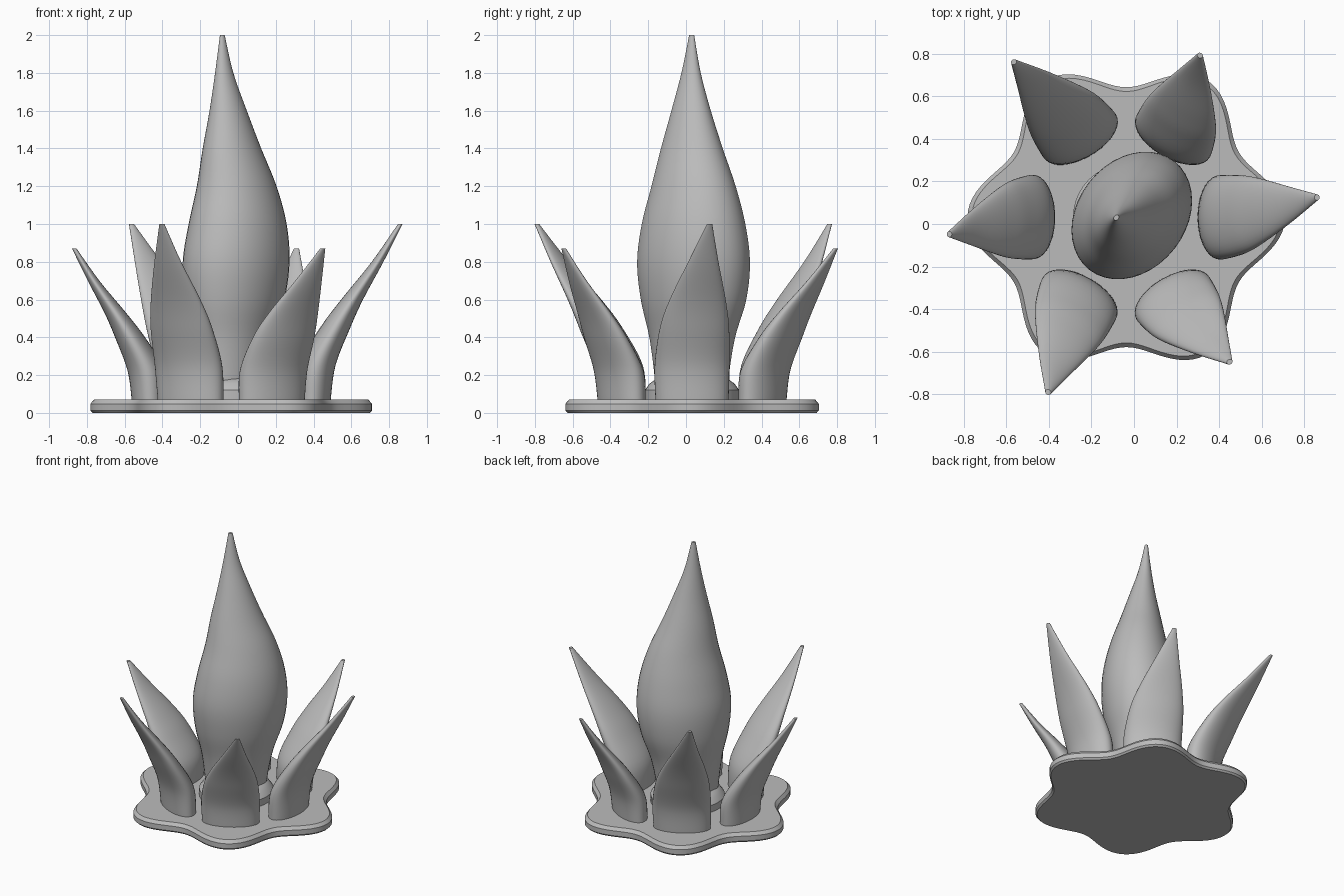
import bpy, bmesh, math
from mathutils import Vector

cube = bpy.data.objects.get("Cube")
if cube:
    bpy.data.objects.remove(cube, do_unlink=True)

CENTRE = Vector((-0.036, 0.032, 0))

grey = bpy.data.materials.new("plain grey")
grey.use_nodes = True
grey.diffuse_color = (0.5, 0.5, 0.5, 1)
grey.node_tree.nodes["Principled BSDF"].inputs["Base Color"].default_value = (0.5, 0.5, 0.5, 1)


def smooth_rows(rows, steps):
    """Catmull-Rom interpolation through rows of numbers."""
    pts = [rows[0]] + rows + [rows[-1]]
    out = []
    for i in range(1, len(pts) - 2):
        for s in range(steps):
            t = s / steps
            out.append([0.5 * (2 * b + (c - a) * t + (2 * a - 5 * b + 4 * c - d) * t ** 2
                               + (3 * b - a - 3 * c + d) * t ** 3)
                        for a, b, c, d in zip(*pts[i - 1:i + 3])])
    return out + [rows[-1]]


def loft(name, rings):
    """Skin a stack of closed rings and cap both ends."""
    bm = bmesh.new()
    loops = [[bm.verts.new(p) for p in ring] for ring in rings]
    n = len(loops[0])
    for low, high in zip(loops, loops[1:]):
        for i in range(n):
            j = (i + 1) % n
            bm.faces.new((low[i], low[j], high[j], high[i]))
    bm.faces.new(loops[0][::-1])
    bm.faces.new(loops[-1])
    bmesh.ops.recalc_face_normals(bm, faces=bm.faces)
    mesh = bpy.data.meshes.new(name)
    bm.to_mesh(mesh)
    bm.free()
    mesh.materials.append(grey)
    obj = bpy.data.objects.new(name, mesh)
    bpy.context.collection.objects.link(obj)
    bpy.ops.object.select_all(action='DESELECT')
    obj.select_set(True)
    bpy.context.view_layer.objects.active = obj
    bpy.ops.object.shade_smooth_by_angle(angle=math.radians(35))
    return obj


def ellipse(centre, u, v, n=40):
    return [centre + u * math.cos(a) + v * math.sin(a)
            for a in (math.tau * i / n for i in range(n))]


def direction(angle):
    return Vector((math.cos(angle), math.sin(angle), 0))


# Six-lobed base plate with a bevelled upper rim
def lobes(inset, z, n=144):
    ring = []
    for i in range(n):
        a = math.tau * i / n
        ring.append(CENTRE + direction(a) * (0.678 - inset + 0.068 * math.cos(6 * a)) + Vector((0, 0, z)))
    return ring


loft("base_plate", [lobes(0.012, 0), lobes(0, 0.012), lobes(0, 0.048), lobes(0.02, 0.07)])

# Low round collar under the central bud
collar = [(0.25, 0.06), (0.25, 0.12), (0.225, 0.155), (0.19, 0.18), (0.14, 0.19)]
loft("collar", [ellipse(CENTRE + Vector((0, 0, z)), Vector((r, 0, 0)), Vector((0, r, 0)))
                for r, z in collar])

# Central bud: height, centre x, centre y, radius
bud = [[0.07, -0.036, 0.03, 0.185], [0.2, -0.035, 0.03, 0.193], [0.4, -0.028, 0.033, 0.222],
       [0.6, -0.018, 0.04, 0.273], [0.8, -0.01, 0.04, 0.292], [1.0, -0.002, 0.04, 0.268],
       [1.2, -0.007, 0.04, 0.218], [1.4, -0.032, 0.031, 0.16], [1.6, -0.052, 0.027, 0.102],
       [1.8, -0.073, 0.027, 0.05], [2.0, -0.083, 0.03, 0.013]]
long_way, short_way = direction(math.radians(52)), direction(math.radians(142))
loft("central_bud", [ellipse(Vector((x, y, z)), long_way * r * 1.11, short_way * r * 0.87)
                     for z, x, y, r in smooth_rows(bud, 5)])

# Leaves: height, radial reach, sideways drift, half thickness, half width
leaf = [[0.06, 0.43, 0, 0.096, 0.193], [0.25, 0.452, 0, 0.1, 0.198],
        [0.45, 0.55, 0.013, 0.08, 0.183], [0.6, 0.64, 0.03, 0.058, 0.148],
        [0.8, 0.775, 0.06, 0.031, 0.08], [1.0, 0.895, 0.093, 0.012, 0.014]]
names = ["left", "back_left", "back_right", "right", "front_right", "front_left"]
for k, side in enumerate(names):
    scale = 0.862 if k % 2 else 1
    out, across = direction(k * math.pi / 3), direction(k * math.pi / 3 + math.pi / 2)
    rings = []
    for z, reach, drift, thick, width in smooth_rows(leaf, 6):
        centre = CENTRE + out * (0.43 + (reach - 0.43) * scale) + across * drift * scale
        centre.z = 0.06 + (z - 0.06) * scale
        rings.append(ellipse(centre, out * thick, across * width))
    loft("leaf_" + side, rings)
